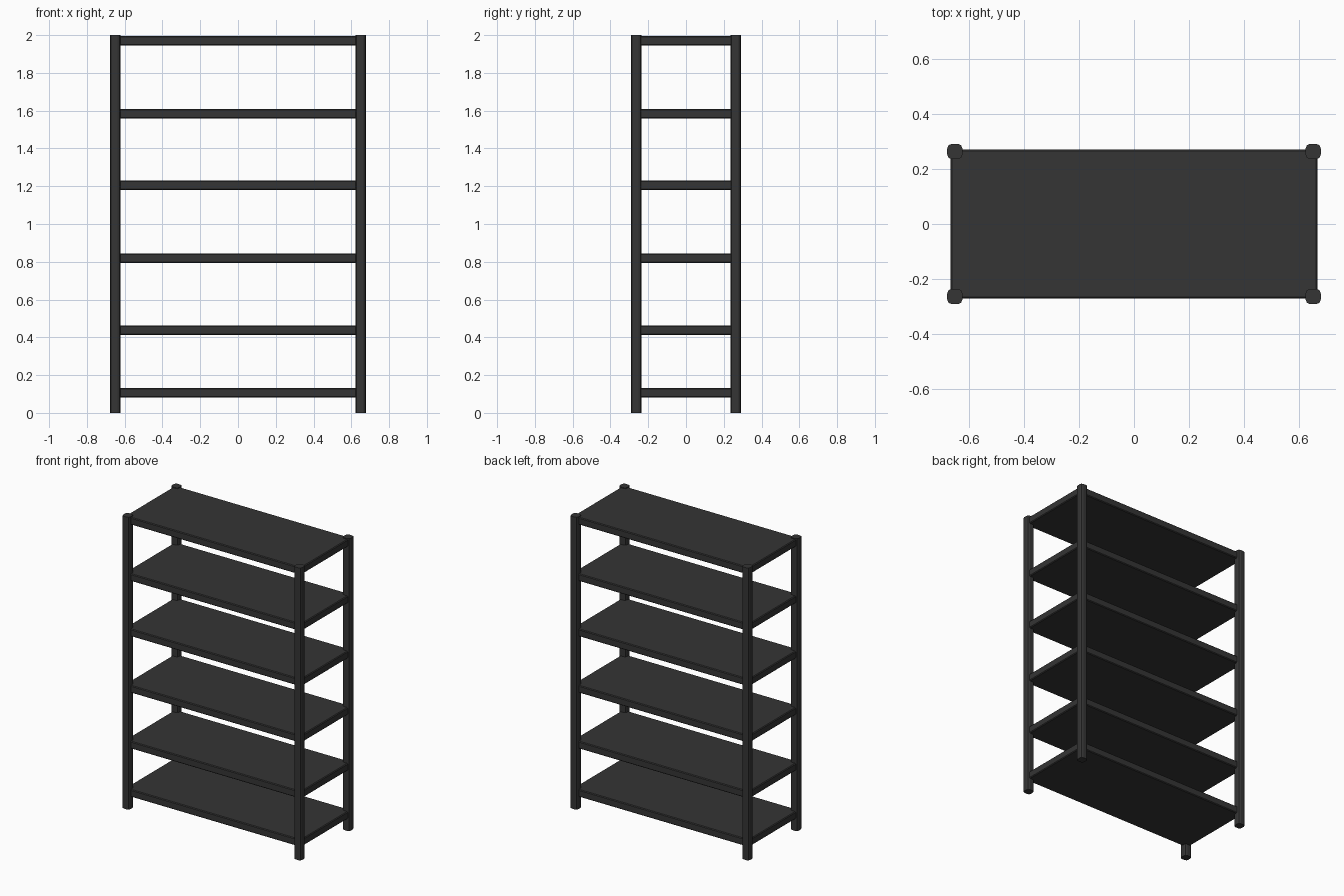
import bpy, bmesh

if "Cube" in bpy.data.objects:
    bpy.data.objects.remove(bpy.data.objects["Cube"])

# One dark finish for the whole rack
mat = bpy.data.materials.new("charcoal black")
mat.diffuse_color = (0.035, 0.035, 0.035, 1)
mat.use_nodes = True
mat.node_tree.nodes["Principled BSDF"].inputs["Base Color"].default_value = mat.diffuse_color


def new_object(name, bm):
    bmesh.ops.recalc_face_normals(bm, faces=bm.faces)
    mesh = bpy.data.meshes.new(name)
    bm.to_mesh(mesh)
    bm.free()
    mesh.materials.append(mat)
    obj = bpy.data.objects.new(name, mesh)
    bpy.context.collection.objects.link(obj)
    return obj


def box(x, y, z0, z1, hx, hy):
    bm = bmesh.new()
    bmesh.ops.create_cube(bm, size=1)
    for v in bm.verts:
        v.co = (x + v.co.x * 2 * hx, y + v.co.y * 2 * hy, z0 + (v.co.z + 0.5) * (z1 - z0))
    return bm


# Corner posts: square tubes with rounded vertical edges
for sx, side in ((-1, "left"), (1, "right")):
    for sy, end in ((-1, "front"), (1, "back")):
        bm = box(sx * 0.65, sy * 0.263, 0, 2.0, 0.0275, 0.0275)
        upright = [e for e in bm.edges if abs(e.verts[0].co.z - e.verts[1].co.z) > 1]
        bmesh.ops.bevel(bm, geom=upright, offset=0.016, segments=2, profile=0.5,
                        affect='EDGES')
        new_object(f"{end}_{side}_post", bm)

# Shelves: thick boards with slightly eased long edges
for i, top in enumerate((0.132, 0.462, 0.844, 1.23, 1.608, 1.994)):
    bm = box(0, 0, top - 0.05, top, 0.665, 0.27)
    rim = [e for e in bm.edges if abs(e.verts[0].co.z - e.verts[1].co.z) < 0.001]
    bmesh.ops.bevel(bm, geom=rim, offset=0.005, segments=1, affect='EDGES')
    new_object(f"shelf_{i + 1}", bm)
